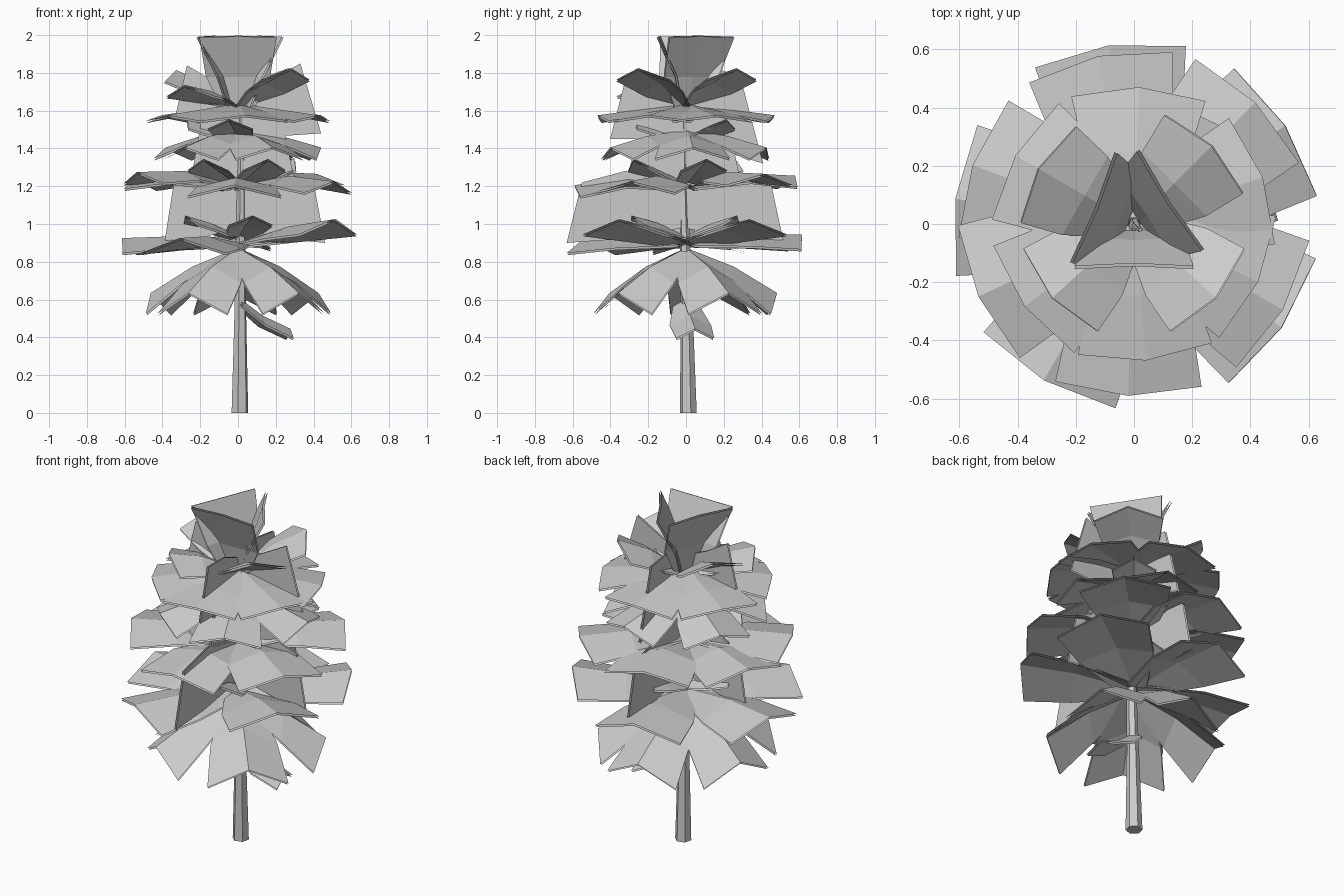
import bpy, bmesh, math
from mathutils import Vector

if "Cube" in bpy.data.objects:
    bpy.data.objects.remove(bpy.data.objects["Cube"])


def make_object(name, rows, thickness=0.011):
    """Grid of points -> flat shaded leaf sheet with a slim second layer."""
    bm = bmesh.new()
    grid = [[bm.verts.new(p) for p in row] for row in rows]
    for a, b in zip(grid, grid[1:]):
        for i in range(len(a) - 1):
            bm.faces.new((a[i], b[i], b[i + 1], a[i + 1]))
    bmesh.ops.recalc_face_normals(bm, faces=bm.faces)
    me = bpy.data.meshes.new(name)
    bm.to_mesh(me)
    bm.free()
    ob = bpy.data.objects.new(name, me)
    bpy.context.collection.objects.link(ob)
    mod = ob.modifiers.new("layer", 'SOLIDIFY')
    mod.thickness = thickness
    mod.offset = 0
    mod.use_rim = False
    return ob


def frond(name, azimuth, profile):
    """profile rows: (radius, height, half width, side drop, side pull-back)."""
    a = math.radians(azimuth)
    out = Vector((math.cos(a), math.sin(a), 0))
    side = Vector((-out.y, out.x, 0))
    rows = []
    for r, z, w, drop, back in profile:
        rows.append([out * (r - (back if s else 0)) + side * (s * w)
                     + Vector((0, 0, z - (drop if s else 0))) for s in (-1, 0, 1)])
    return make_object(name, rows)


def upright_frond(name, azimuth, outline):
    """outline rows: (radius low, z low, radius high, z high), standing on edge."""
    a = math.radians(azimuth)
    out = Vector((math.cos(a), math.sin(a), 0))
    shift = Vector((0.025 if abs(out.y) > 0.5 else 0, -0.012, 0))
    rows = [[out * r0 + shift + Vector((0, 0, z0)), out * r1 + shift + Vector((0, 0, z1))]
            for r0, z0, r1, z1 in outline]
    return make_object(name, rows)


# trunk: tapered six-sided rings
bm = bmesh.new()
rings = []
for x, y, z, r in ((0.01, 0.012, 0, 0.046), (0.012, 0.005, 0.5, 0.033),
                   (0.015, -0.01, 1.1, 0.024), (0.022, -0.02, 1.78, 0.006)):
    rings.append([bm.verts.new((x + r * math.cos(k * math.pi / 3 + 0.3),
                                y + r * math.sin(k * math.pi / 3 + 0.3), z)) for k in range(6)])
for a, b in zip(rings, rings[1:]):
    for k in range(6):
        bm.faces.new((a[k], a[(k + 1) % 6], b[(k + 1) % 6], b[k]))
bm.faces.new(rings[0][::-1])
bm.faces.new(rings[-1])
me = bpy.data.meshes.new("trunk")
bm.to_mesh(me)
bm.free()
bpy.context.collection.objects.link(bpy.data.objects.new("trunk", me))

# low stray twig
frond("low_twig", 10, ((0.01, 0.60, 0.07, 0.04, 0), (0.13, 0.51, 0.11, 0.05, 0),
                       (0.28, 0.44, 0.10, 0.05, 0)))

# tiers: name, (azimuth, outer lift) list, radius, inner z, mid z, outer z,
#        inner and outer half width, outer side drop
tiers = (
    ("skirt_frond", ((237, 0), (312, 0), (28, 0), (92, 0), (163, 0)),
     0.48, 0.86, 0.77, 0.63, 0.07, 0.22, 0.11),
    ("lower_frond", ((240, -0.04), (325, 0.06), (33, 0.06), (98, -0.02), (172, -0.04)),
     0.62, 0.90, 0.95, 0.96, 0.08, 0.26, 0.08),
    ("middle_frond", ((205, 0.05), (268, -0.02), (330, 0), (45, 0.04), (102, 0.03), (160, 0.02)),
     0.59, 1.20, 1.25, 1.22, 0.08, 0.25, 0.06),
    ("inner_frond", ((230, 0), (295, 0), (5, 0), (75, 0), (150, 0)),
     0.44, 1.49, 1.46, 1.40, 0.06, 0.20, 0.06),
    ("upper_frond", ((217, 0), (275, 0), (335, 0), (88, 0), (20, 0), (150, 0)),
     0.47, 1.63, 1.60, 1.57, 0.06, 0.23, 0.03),
    ("crest_frond", ((222, -0.06), (318, 0.03), (45, 0.03), (150, 0.02)),
     0.38, 1.62, 1.73, 1.79, 0.06, 0.19, 0.06),
    # small fill sprigs between the big tiers
    ("low_sprig", ((285, 0), (65, 0), (200, 0)), 0.30, 0.94, 1.00, 1.04, 0.05, 0.12, 0.05),
    ("mid_sprig", ((300, 0), (20, 0), (125, 0), (235, 0)),
     0.32, 1.22, 1.28, 1.34, 0.05, 0.13, 0.06),
    ("high_sprig", ((260, 0), (50, 0), (165, 0)), 0.28, 1.46, 1.51, 1.55, 0.05, 0.12, 0.05),
)
for name, heads, rad, z0, z1, z2, w0, w1, drop in tiers:
    for i, (az, lift) in enumerate(heads):
        frond(f"{name}_{i + 1}", az, (
            (0.02, z0, w0, 0.02, 0),
            (rad * 0.52, z1 + lift / 2, (w0 + w1) * 0.62, drop * 0.8, 0),
            (rad, z2 + lift, w1, drop, 0.04)))

# upright sheets standing on edge along both axes
lower = {0: 0.46, 180: 0.39, 90: 0.53, 270: 0.62}
for az, r in lower.items():
    upright_frond(f"upright_lower_{az}", az, (
        (0.0, 0.98, 0.0, 1.25), (r * 0.55, 0.92, r * 0.5, 1.28), (r, 0.90, r * 0.87, 1.22)))
for az, r in {0: 0.30, 180: 0.25, 90: 0.30, 270: 0.30}.items():
    upright_frond(f"upright_middle_{az}", az, (
        (0.0, 1.24, 0.0, 1.52), (r * 0.5, 1.23, r * 0.42, 1.55), (r, 1.23, r * 0.76, 1.57)))
upper = {0: (0.44, 1.48, 0.33, 1.85), 180: (0.33, 1.58, 0.27, 1.84),
         90: (0.42, 1.32, 0.31, 1.74), 270: (0.39, 1.45, 0.31, 1.76)}
for az, (r0, za, r1, zb) in upper.items():
    upright_frond(f"upright_upper_{az}", az, (
        (0.0, 1.45, 0.0, 1.70), (r0 * 0.5, (1.45 + za) / 2, r1 * 0.5, 1.76), (r0, za, r1, zb)))

# crown: three steep leaves flaring upward
for i, az in enumerate((270, 33, 158)):
    frond(f"crown_leaf_{i + 1}", az, (
        (0.02, 1.60, 0.08, 0, 0), (0.06, 1.78, 0.17, 0, 0.01), (0.14, 1.995, 0.205, 0.005, -0.01)))
